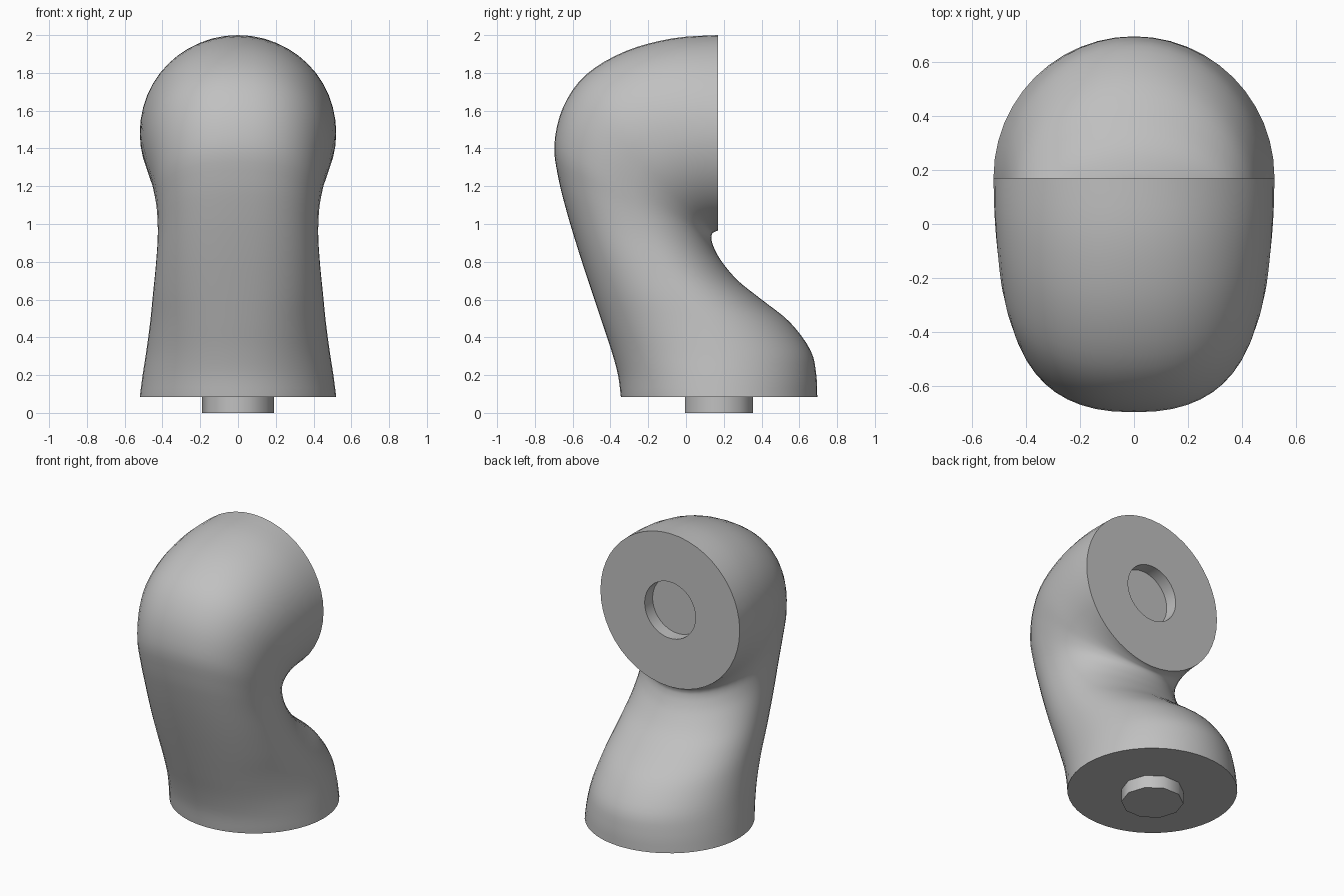
import bpy, bmesh, math
from mathutils import Vector

cube = bpy.data.objects.get("Cube")
if cube:
    bpy.data.objects.remove(cube, do_unlink=True)

grey = bpy.data.materials.new("light_grey")
grey.use_nodes = True
GREY = (0.53, 0.53, 0.53, 1)
grey.diffuse_color = GREY
grey.node_tree.nodes["Principled BSDF"].inputs["Base Color"].default_value = GREY

SIDES, STEPS = 48, 4

# Elbow sections: outer y, outer z, inner y, inner z, half width
SECTIONS = [Vector(s) for s in (
    (-.345, .085, .695, .085, .52), (-.36, .20, .69, .20, .505),
    (-.395, .33, .66, .33, .485), (-.445, .48, .55, .48, .465),
    (-.505, .66, .40, .60, .45), (-.57, .86, .275, .70, .435),
    (-.63, 1.06, .19, .80, .425), (-.675, 1.24, .15, .87, .428),
    (-.697, 1.42, .135, .915, .442), (-.65, 1.62, .135, .937, .465),
    (-.53, 1.79, .14, .95, .49), (-.32, 1.915, .15, .957, .507),
    (-.07, 1.983, .16, .962, .517), (.17, 2.0, .17, .965, .52))]


def spline(i, t):
    """Smooth interpolation between section i and the next one."""
    last = len(SECTIONS) - 1
    a, b, c, d = (SECTIONS[min(max(i + k, 0), last)] for k in (-1, 0, 1, 2))
    return (b * 2 + (c - a) * t + (a * 2 - b * 5 + c * 4 - d) * t**2
            + (b * 3 - a - c * 3 + d) * t**3) * 0.5


def section_ring(s, fullness):
    """Oval in a tilted plane, fuller on its outer half."""
    outer, inner = Vector((0, s[0], s[1])), Vector((0, s[2], s[3]))
    mid, half = (outer + inner) / 2, (outer - inner) / 2
    ring = []
    for k in range(SIDES):
        a = math.tau * k / SIDES
        c, w = math.cos(a), math.sin(a)
        if c > 0:
            power = 2 / (2 + fullness)
            c = c ** power
            w = math.copysign(abs(w) ** power, w)
        ring.append(mid + half * c + Vector((w * s[4], 0, 0)))
    return ring


def loft(name, rings):
    """Skin a list of equal rings and cap both ends."""
    bm = bmesh.new()
    loops = [[bm.verts.new(p) for p in ring] for ring in rings]
    n = len(rings[0])
    for lo, hi in zip(loops, loops[1:]):
        for k in range(n):
            j = (k + 1) % n
            bm.faces.new((lo[k], lo[j], hi[j], hi[k]))
    bm.faces.new(loops[0])
    bm.faces.new(loops[-1])
    bmesh.ops.recalc_face_normals(bm, faces=bm.faces)
    mesh = bpy.data.meshes.new(name)
    bm.to_mesh(mesh)
    bm.free()
    mesh.materials.append(grey)
    obj = bpy.data.objects.new(name, mesh)
    bpy.context.collection.objects.link(obj)
    bpy.ops.object.select_all(action="DESELECT")
    obj.select_set(True)
    bpy.context.view_layer.objects.active = obj
    bpy.ops.object.shade_smooth_by_angle(angle=math.radians(40))
    return obj


# Curved body
spans = len(SECTIONS) - 1
rings = []
for step in range(spans * STEPS + 1):
    i = min(step // STEPS, spans - 1)
    u = step / (spans * STEPS)
    rings.append(section_ring(spline(i, step / STEPS - i),
                              0.4 * math.sin(math.pi * u)))

# Round socket sunk into the rear end face
SOCKET, DEPTH = 0.19, 0.085
centre = sum(rings[-1], Vector()) / SIDES
rim = [centre + (p - centre).normalized() * SOCKET for p in rings[-1]]
rings += [rim, [p - Vector((0, DEPTH, 0)) for p in rim]]
loft("elbow_body", rings)

# Peg under the base
PEG_SIDES = 10
loft("base_peg", [[Vector((0.19 * math.cos(math.tau * k / PEG_SIDES),
                           0.175 + 0.19 * math.sin(math.tau * k / PEG_SIDES), z))
                   for k in range(PEG_SIDES)] for z in (0, 0.09)])
